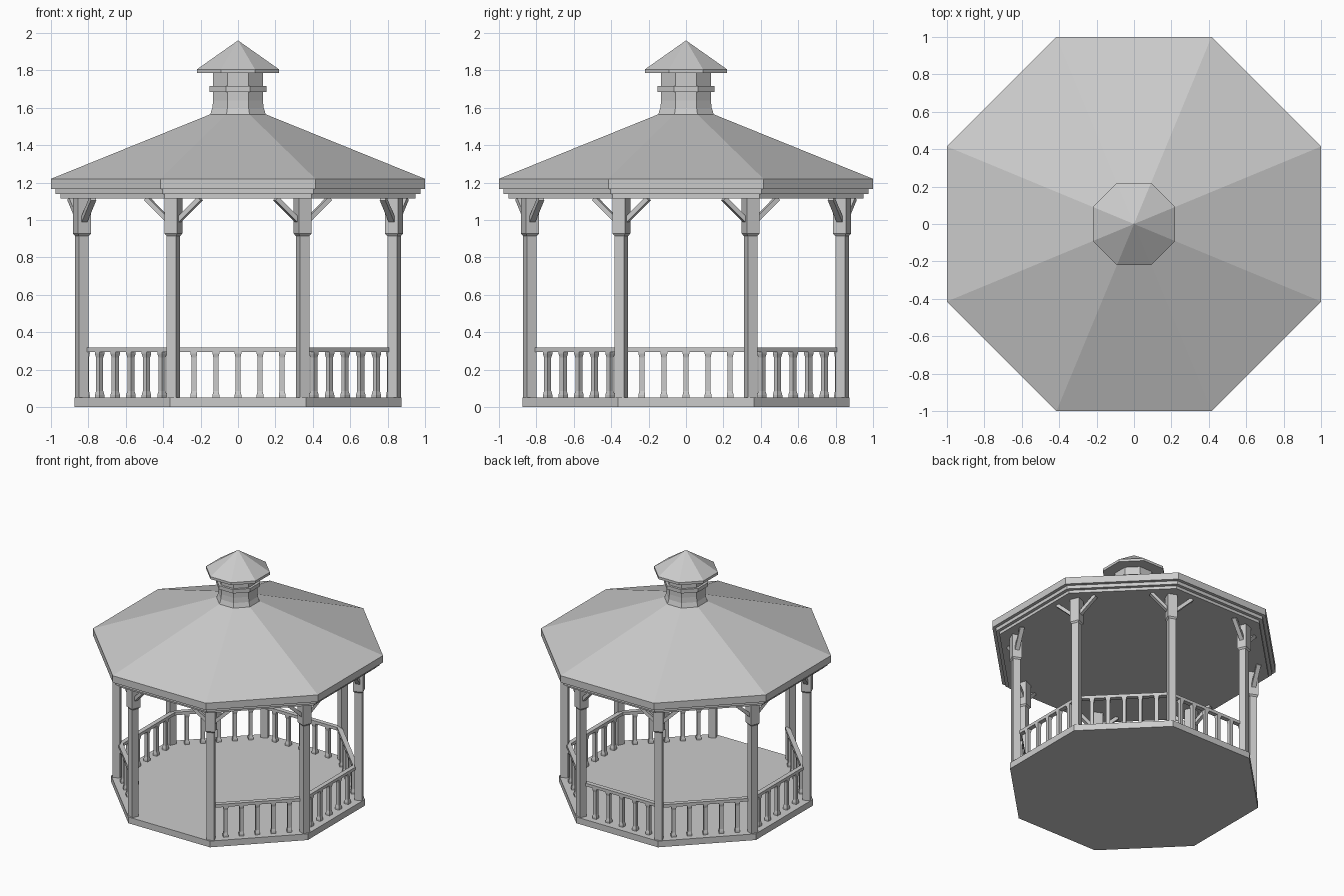
import bpy, bmesh
from math import pi, cos, sin, tan, atan2, hypot
from mathutils import Matrix, Vector

if "Cube" in bpy.data.objects:
    bpy.data.objects.remove(bpy.data.objects["Cube"])


def finish(name, bm):
    bmesh.ops.remove_doubles(bm, verts=bm.verts, dist=1e-5)
    bmesh.ops.recalc_face_normals(bm, faces=bm.faces)
    mesh = bpy.data.meshes.new(name)
    bm.to_mesh(mesh)
    bm.free()
    ob = bpy.data.objects.new(name, mesh)
    bpy.context.collection.objects.link(ob)
    return ob


def prism(name, profile, sides=8, x=0, y=0, turn=0):
    """Stack of regular polygons; profile is (half width across flats, z)."""
    bm = bmesh.new()
    rings = []
    for a, z in profile:
        r = max(a, 1e-7) / cos(pi / sides)
        rings.append([bm.verts.new((x + r * cos(turn + (2 * k + 1) * pi / sides),
                                    y + r * sin(turn + (2 * k + 1) * pi / sides), z))
                      for k in range(sides)])
    for lo, hi in zip(rings, rings[1:]):
        for k in range(sides):
            j = (k + 1) % sides
            bm.faces.new((lo[k], lo[j], hi[j], hi[k]))
    bm.faces.new(rings[0][::-1])
    if profile[-1][0] > 0:
        bm.faces.new(rings[-1])
    return finish(name, bm)


def box(name, size, matrix):
    bm = bmesh.new()
    bmesh.ops.create_cube(bm, size=1, matrix=matrix @ Matrix.Diagonal((*size, 1)))
    return finish(name, bm)


# Floor, stepped eave with main roof, cupola and its cap
prism("floor", [(0.875, 0), (0.875, 0.05)])
prism("roof", [(0.95, 1.115), (0.95, 1.138), (0.975, 1.138), (0.975, 1.165),
               (1.0, 1.165), (1.0, 1.22), (0.148, 1.565)])
prism("cupola", [(0.15, 1.56), (0.137, 1.60), (0.133, 1.64), (0.133, 1.685),
                 (0.152, 1.685), (0.152, 1.715), (0.134, 1.715), (0.134, 1.79)])
prism("cupola_cap", [(0.22, 1.785), (0.22, 1.805), (0, 1.96)])

# Corner posts with capitals and a pair of diagonal braces
POST_R = 0.835 / cos(pi / 8)
for i in range(8):
    a = pi / 8 + i * pi / 4
    px, py = POST_R * cos(a), POST_R * sin(a)
    prism(f"post_{i}", [(0.028, 0.04), (0.028, 0.95)], 4, px, py, a)
    prism(f"capital_{i}", [(0.028, 0.915), (0.037, 0.927), (0.037, 1.12)], 4, px, py, a)
    frame = Matrix.Translation((px, py, 0)) @ Matrix.Rotation(a, 4, 'Z')
    for s in (-1, 1):
        # brace runs from the capital up to the eave
        lo, hi = Vector((0, s * 0.02, 0.99)), Vector((0, s * 0.155, 1.115))
        d = hi - lo
        m = (frame @ Matrix.Translation((lo + hi) / 2)
             @ Matrix.Rotation(atan2(d.z, d.y), 4, 'X'))
        box(f"brace_{i}_{'left' if s < 0 else 'right'}", (0.032, d.length, 0.026), m)

# Handrail and balusters on every side but the open front
RAIL_A = 0.81
for i in range(8):
    if i == 6:
        continue
    a = i * pi / 4
    frame = Matrix.Rotation(a, 4, 'Z') @ Matrix.Translation((RAIL_A, 0, 0))
    box(f"handrail_{i}", (0.036, 2 * RAIL_A * tan(pi / 8), 0.024),
        frame @ Matrix.Translation((0, 0, 0.305)))
    for k in range(-2, 3):
        p = frame @ Vector((0, k * 0.118, 0))
        prism(f"baluster_{i}_{k + 2}",
              [(0.018, 0.045), (0.018, 0.065), (0.0135, 0.085), (0.0135, 0.265),
               (0.018, 0.285), (0.018, 0.3)], 4, p.x, p.y, a)
